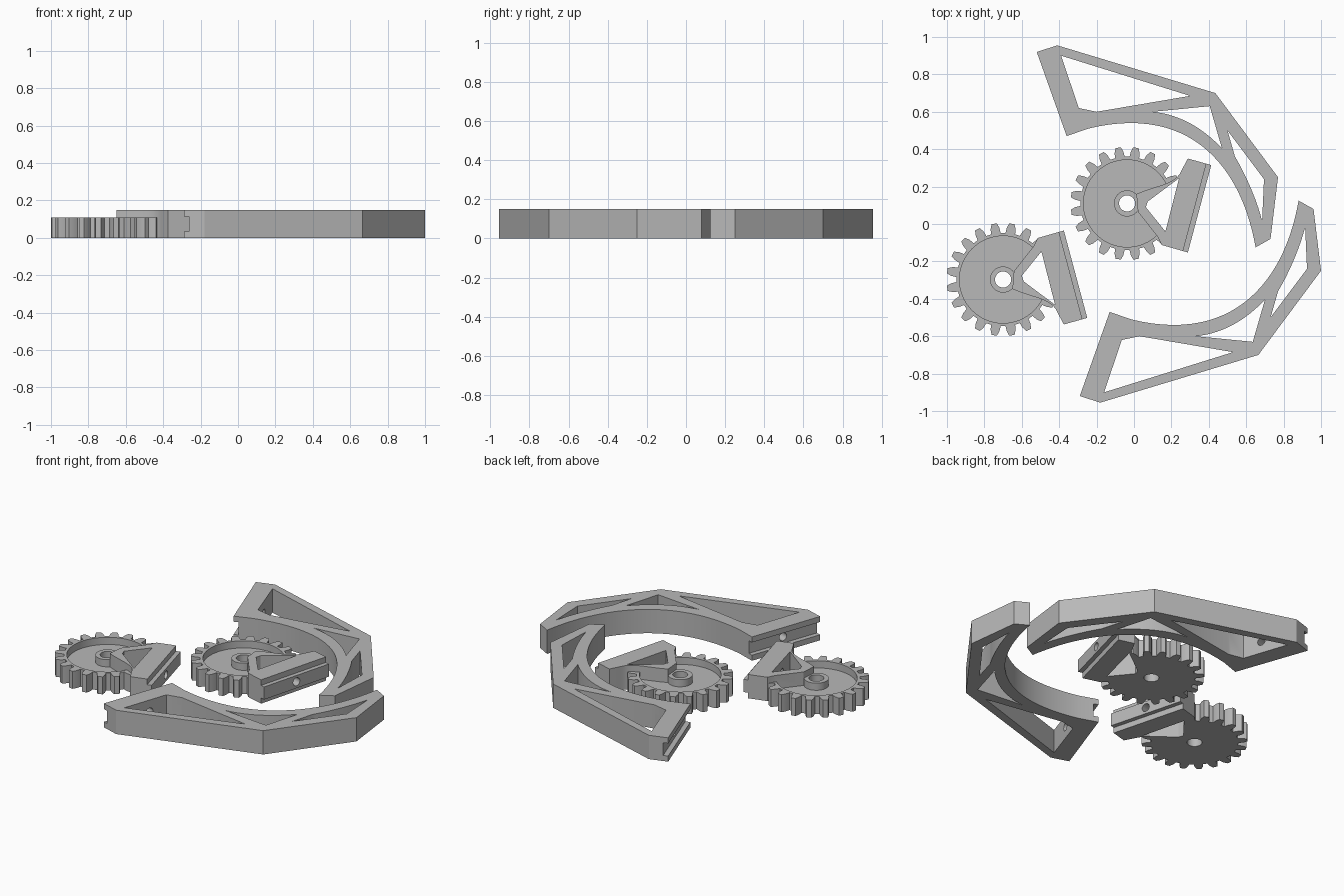
import bpy, bmesh
from math import pi, cos, sin
from mathutils import Vector, Matrix
from mathutils.geometry import interpolate_bezier

if "Cube" in bpy.data.objects:
    bpy.data.objects.remove(bpy.data.objects["Cube"])

HEIGHT, GEAR_TOP, FLOOR = 0.15, 0.11, 0.065
TONGUE_LOW, TONGUE_HIGH = 0.035, 0.115

grey = bpy.data.materials.new("plain_grey")
grey.use_nodes = True
grey.diffuse_color = (0.48, 0.48, 0.48, 1)
grey.node_tree.nodes["Principled BSDF"].inputs["Base Color"].default_value = grey.diffuse_color


def prism(name, outline, z0, z1):
    """Extrude a flat outline from z0 to z1."""
    bm = bmesh.new()
    face = bm.faces.new([bm.verts.new((x, y, z0)) for x, y in outline])
    top = bmesh.ops.extrude_face_region(bm, geom=[face])["geom"]
    bmesh.ops.translate(bm, vec=(0, 0, z1 - z0),
                        verts=[v for v in top if isinstance(v, bmesh.types.BMVert)])
    bmesh.ops.recalc_face_normals(bm, faces=bm.faces)
    mesh = bpy.data.meshes.new(name)
    bm.to_mesh(mesh)
    bm.free()
    mesh.materials.append(grey)
    obj = bpy.data.objects.new(name, mesh)
    bpy.context.collection.objects.link(obj)
    return obj


def circle(radius, n=48):
    return [(radius * cos(2 * pi * i / n), radius * sin(2 * pi * i / n)) for i in range(n)]


def curve(a, b, c, d, n=20):
    return [(p.x, p.y) for p in interpolate_bezier(*[Vector(p) for p in (a, b, c, d)], n)]


def combine(target, tool, operation):
    """Apply a boolean and throw the tool away."""
    mod = target.modifiers.new("shape", "BOOLEAN")
    mod.operation, mod.solver, mod.object = operation, "EXACT", tool
    bpy.ops.object.select_all(action="DESELECT")
    bpy.context.view_layer.objects.active = target
    target.select_set(True)
    bpy.ops.object.modifier_apply(modifier=mod.name)
    bpy.data.objects.remove(tool)


def cut(target, outline, z0=-0.05, z1=0.2):
    combine(target, prism("cutter", outline, z0, z1), "DIFFERENCE")


def slot(target, p, q, depth, z0, z1):
    """Cut a straight channel along the mounting face p-q."""
    p, q = Vector(p), Vector(q)
    along = (q - p).normalized()
    side = Vector((-along.y, along.x)) * depth
    p, q = p - along * 0.1, q + along * 0.1
    cut(target, [p + side, q + side, q - side, p - side], z0, z1)


def bolt_hole(target, p, q):
    """Drill a round hole square to the middle of the face p-q."""
    p, q = Vector(p), Vector(q)
    normal = Vector((p.y - q.y, q.x - p.x, 0)).normalized()
    drill = prism("drill", circle(0.025, 24), -0.2, 0.2)
    turn = Vector((0, 0, 1)).rotation_difference(normal).to_matrix().to_4x4()
    mid = (p + q) / 2
    drill.data.transform(Matrix.Translation((mid.x, mid.y, HEIGHT / 2)) @ turn)
    combine(target, drill, "DIFFERENCE")


def finish(obj):
    bpy.ops.object.select_all(action="DESELECT")
    bpy.context.view_layer.objects.active = obj
    obj.select_set(True)
    bpy.ops.object.shade_smooth_by_angle(angle=0.45)


def mirrored(obj, name, offset):
    """Copy a part, flipped front to back."""
    twin = obj.copy()
    twin.data = obj.data.copy()
    twin.name = twin.data.name = name
    twin.data.transform(Matrix.Diagonal((1, -1, 1, 1)))
    twin.data.flip_normals()
    twin.location = offset
    bpy.context.collection.objects.link(twin)
    finish(twin)


# Claw: faceted outer back, curved inner grip
mount = ((-0.52, 0.92), (-0.36, 0.47))
claw = prism("rear_claw", [mount[1], mount[0], (-0.41, 0.955), (0.435, 0.70), (0.77, 0.25),
                           (0.73, -0.08), (0.65, -0.125)]
             + curve((0.65, -0.125), (0.573, 0.318), (0.29, 0.642), (-0.245, 0.51), 28)[1:],
             0, HEIGHT)
# Three lightening windows
cut(claw, [(-0.39, 0.90), (0.30, 0.685), (-0.20, 0.60), (-0.295, 0.62)])
cut(claw, [(0.405, 0.63)]
    + curve((0.47, 0.405), (0.37, 0.51), (0.25, 0.585), (0.10, 0.60)))
cut(claw, [(0.50, 0.50), (0.695, 0.24)]
    + curve((0.685, 0.015), (0.66, 0.12), (0.60, 0.26), (0.54, 0.36)))
# Groove and bolt hole in the mounting end
slot(claw, *mount, 0.03, TONGUE_LOW, TONGUE_HIGH)
bolt_hole(claw, *mount)
finish(claw)
mirrored(claw, "front_claw", (0.23, 0, 0))

# Gear: toothed disc with a dished top
TEETH = 20
profile = []
for i in range(TEETH):
    middle = 2 * pi * (i + 0.5) / TEETH
    for radius, angle in ((0.25, -0.105), (0.278, -0.085), (0.302, -0.047),
                          (0.302, 0.047), (0.278, 0.085), (0.25, 0.105)):
        profile.append((radius * cos(middle + angle), radius * sin(middle + angle)))
gear = prism("rear_gear_arm", profile, 0, GEAR_TOP)
cut(gear, circle(0.233, 64), FLOOR, 0.2)
combine(gear, prism("hub", circle(0.07), 0.03, GEAR_TOP), "UNION")

# Arm: web from the hub to a block with a tongue
face = ((0.45, 0.205), (0.325, -0.262))
arm = prism("arm", curve((0.05, 0.05), (0.16, 0.10), (0.26, 0.10), (0.29, 0.175), 14)
            + [(0.325, 0.24), face[0], face[1], (0.185, -0.222), (0.165, -0.18), (0.058, -0.045)],
            0, HEIGHT)
slot(arm, *face, 0.027, TONGUE_HIGH, 0.2)
slot(arm, *face, 0.027, -0.05, TONGUE_LOW)
combine(gear, arm, "UNION")

# Openings through gear and arm
cut(gear, [(0.10, -0.02), (0.11, 0.01), (0.278, 0.135), (0.205, -0.15)])
cut(gear, circle(0.043))
bolt_hole(gear, *face)
gear.location = (-0.037, 0.11, 0)
finish(gear)
mirrored(gear, "front_gear_arm", (-0.70, -0.297, 0))
